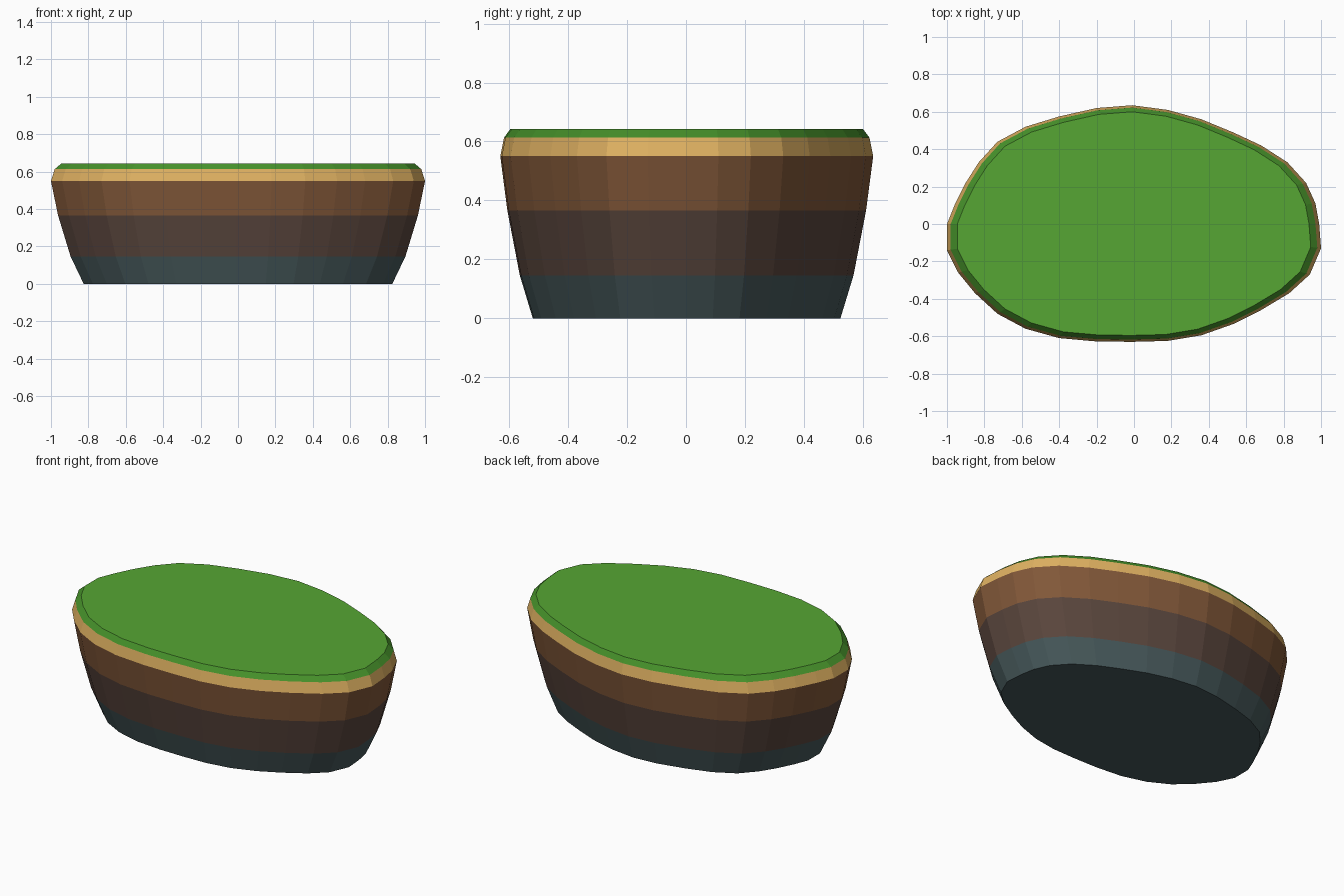
import bpy, bmesh

if "Cube" in bpy.data.objects:
    bpy.data.objects.remove(bpy.data.objects["Cube"])

# Upper outline of the island at its widest level, counter-clockwise from +x
OUTLINE = [(.99, 0), (.97, .11), (.92, .22), (.82, .33), (.68, .42), (.53, .49),
           (.36, .56), (.18, .61), (-.01, .635), (-.2, .62), (-.4, .575),
           (-.58, .52), (-.73, .44), (-.83, .33), (-.9, .22), (-.96, .1),
           (-1, 0), (-1, -.14), (-.94, -.26), (-.85, -.37), (-.73, -.48),
           (-.58, -.56), (-.4, -.61), (-.2, -.628), (-.01, -.63), (.18, -.625),
           (.36, -.595), (.53, -.535), (.68, -.46), (.83, -.37), (.94, -.27),
           (1, -.13)]

# Side profile: height and scale of each ring
RINGS = [(0, .825), (.146, .895), (.366, .962), (.55, 1), (.613, .98), (.643, .945)]

# Layer colours from the bottom up, then the grass top
LAYERS = [("slate", (70, 88, 90)), ("dark_soil", (90, 70, 61)),
          ("soil", (130, 88, 57)), ("sand", (224, 178, 98)),
          ("grass_edge", (70, 145, 42)), ("grass", (86, 166, 51))]


def make_material(name, rgb):
    mat = bpy.data.materials.new(name)
    mat.diffuse_color = [((c / 255 + .055) / 1.055) ** 2.4 for c in rgb] + [1]
    mat.use_nodes = True
    mat.node_tree.nodes["Principled BSDF"].inputs["Base Color"].default_value = mat.diffuse_color
    return mat


mesh = bpy.data.meshes.new("island")
for name, rgb in LAYERS:
    mesh.materials.append(make_material(name, rgb))

bm = bmesh.new()
rings = [[bm.verts.new((x * s, y * s, z)) for x, y in OUTLINE] for z, s in RINGS]
n = len(OUTLINE)

# Layered side walls
for layer, (low, high) in enumerate(zip(rings, rings[1:])):
    for i in range(n):
        j = (i + 1) % n
        bm.faces.new((low[i], low[j], high[j], high[i])).material_index = layer

# Underside and grass top
bm.faces.new(rings[0][::-1]).material_index = 0
bm.faces.new(rings[-1]).material_index = 5
bm.to_mesh(mesh)
bm.free()

island = bpy.data.objects.new("island", mesh)
bpy.context.collection.objects.link(island)
